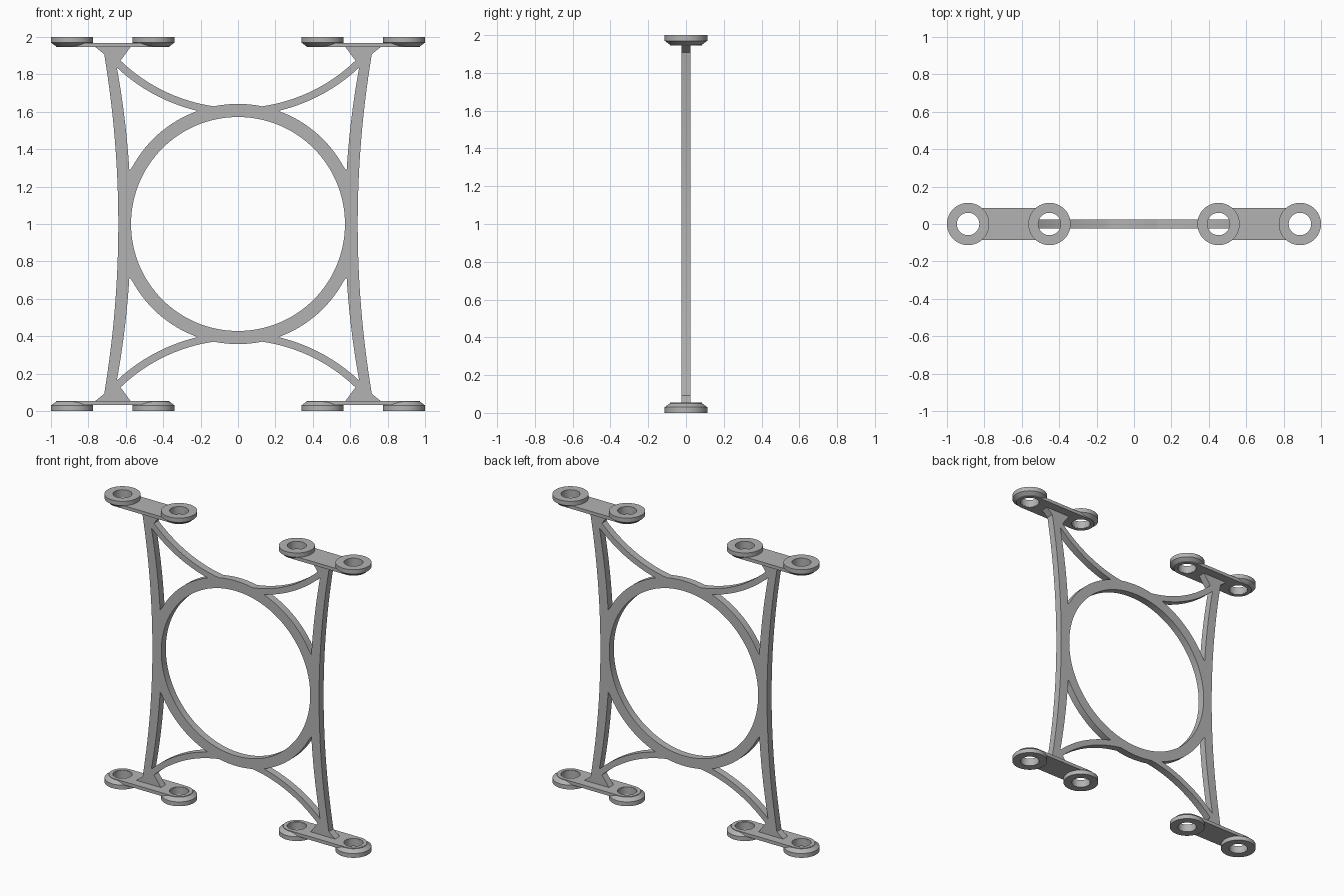
import bpy, bmesh
from math import sin, cos, pi, radians, asin, atan2

if "Cube" in bpy.data.objects:
    bpy.data.objects.remove(bpy.data.objects["Cube"])

grey = bpy.data.materials.new("plain grey")
grey.use_nodes = True
colour = (0.45, 0.45, 0.45, 1)
grey.diffuse_color = colour
grey.node_tree.nodes["Principled BSDF"].inputs["Base Color"].default_value = colour


def arc(cx, cy, r, a0, a1, n):
    return [(cx + r * cos(a0 + (a1 - a0) * i / n), cy + r * sin(a0 + (a1 - a0) * i / n))
            for i in range(n + 1)]


def circle(cx, cy, r, n=96):
    return arc(cx, cy, r, 0, 2 * pi, n)[:-1]


def finish(ob):
    """Weld, shade and colour a mesh object."""
    bm = bmesh.new()
    bm.from_mesh(ob.data)
    bmesh.ops.remove_doubles(bm, verts=bm.verts, dist=0.0002)
    bmesh.ops.recalc_face_normals(bm, faces=bm.faces)
    bm.to_mesh(ob.data)
    bm.free()
    ob.data.materials.clear()
    ob.data.materials.append(grey)
    bpy.ops.object.select_all(action="DESELECT")
    ob.select_set(True)
    bpy.context.view_layer.objects.active = ob
    bpy.ops.object.shade_smooth_by_angle(angle=radians(25))


def cut_plate(name, loops, half, location, rotation):
    """Flat plate: the first loop is the outline, the others are openings."""
    cu = bpy.data.curves.new(name, "CURVE")
    cu.dimensions = "2D"
    cu.fill_mode = "BOTH"
    cu.extrude = half
    for pts in loops:
        sp = cu.splines.new("POLY")
        sp.points.add(len(pts) - 1)
        for p, (x, y) in zip(sp.points, pts):
            p.co = (x, y, 0, 1)
        sp.use_cyclic_u = True
    ob = bpy.data.objects.new(name, cu)
    bpy.context.collection.objects.link(ob)
    ob.location, ob.rotation_euler = location, rotation
    bpy.ops.object.select_all(action="DESELECT")
    ob.select_set(True)
    bpy.context.view_layer.objects.active = ob
    bpy.ops.object.convert(target="MESH")
    finish(bpy.context.view_layer.objects.active)


def washer(name, location, rotation):
    """Flanged washer, lathed from its section."""
    section = [(0.06, 0), (0.113, 0), (0.113, 0.03), (0.086, 0.05), (0.06, 0.05)]
    bm = bmesh.new()
    vs = [bm.verts.new((r, 0, z)) for r, z in section]
    es = [bm.edges.new((vs[i], vs[(i + 1) % len(vs)])) for i in range(len(vs))]
    bmesh.ops.spin(bm, geom=vs + es, cent=(0, 0, 0), axis=(0, 0, 1),
                   angle=2 * pi, steps=64, use_merge=False)
    me = bpy.data.meshes.new(name)
    bm.to_mesh(me)
    bm.free()
    ob = bpy.data.objects.new(name, me)
    bpy.context.collection.objects.link(ob)
    ob.location, ob.rotation_euler = location, rotation
    finish(ob)


# Frame, drawn as one quarter about its middle and mirrored
RING, HOLE = 0.642, 0.572
BRACE_C, BRACE_UP, BRACE_LOW = 1.525, 0.905, 0.945


def rail(x, k, h0, h1, n=14):
    hs = [h0 + (h1 - h0) * i / n for i in range(n + 1)]
    return [(x + k * h * h, h) for h in hs]


def meet(r):
    """Point where a brace edge of radius r meets the ring."""
    h = (BRACE_C ** 2 + RING ** 2 - r * r) / (2 * BRACE_C)
    return (RING ** 2 - h * h) ** 0.5, h


def brace(r, x0, x1):
    return arc(0, BRACE_C, r, asin(x0 / r) - pi / 2, asin(x1 / r) - pi / 2, 20)


ux, uh = meet(BRACE_UP)
lx, lh = meet(BRACE_LOW)
quarter = rail(0.64, 0.0915, 0, 0.908)
quarter += [(0.77, 0.952), (0.57, 0.952)]
quarter += brace(BRACE_UP, 0.628, ux)
quarter += arc(0, 0, RING, atan2(uh, ux), pi / 2, 8)[1:]
half = quarter + [(-x, h) for x, h in quarter[-2::-1]]
outline = half + [(x, -h) for x, h in half[-2:0:-1]]

window = brace(BRACE_LOW, lx, 0.648)
window += rail(0.572, 0.108, 0.838, 0.285)[1:]
window += arc(0, 0, RING, atan2(0.285, 0.581), atan2(lh, lx), 20)[1:-1]
windows = [[(sx * x, sz * h) for x, h in window] for sx in (1, -1) for sz in (1, -1)]
cut_plate("frame", [outline, circle(0, 0, HOLE, 128)] + windows,
          0.025, (0, 0, 1), (pi / 2, 0, 0))

# Feet: a slotted link between two washers at each corner
INNER, OUTER, LINK = 0.452, 0.887, 0.086
span = (OUTER - INNER) / 2
link = arc(span, 0, LINK, -pi / 2, pi / 2, 32) + arc(-span, 0, LINK, pi / 2, 3 * pi / 2, 32)
holes = [circle(s * span, 0, 0.061, 64) for s in (1, -1)]
for level, z, up, turn in (("lower", 0, 1, 0), ("upper", 2, -1, pi)):
    for side, s in (("left", 1), ("right", -1)):
        tag = f"{level}_{side}"
        cut_plate(f"{tag}_link", [link] + holes, 0.0115,
                  (s * (INNER + OUTER) / 2, 0, z + up * 0.0425), (turn, 0, 0))
        for place, x in (("inner", INNER), ("outer", OUTER)):
            washer(f"{tag}_{place}_washer", (s * x, 0, z), (turn, 0, 0))
